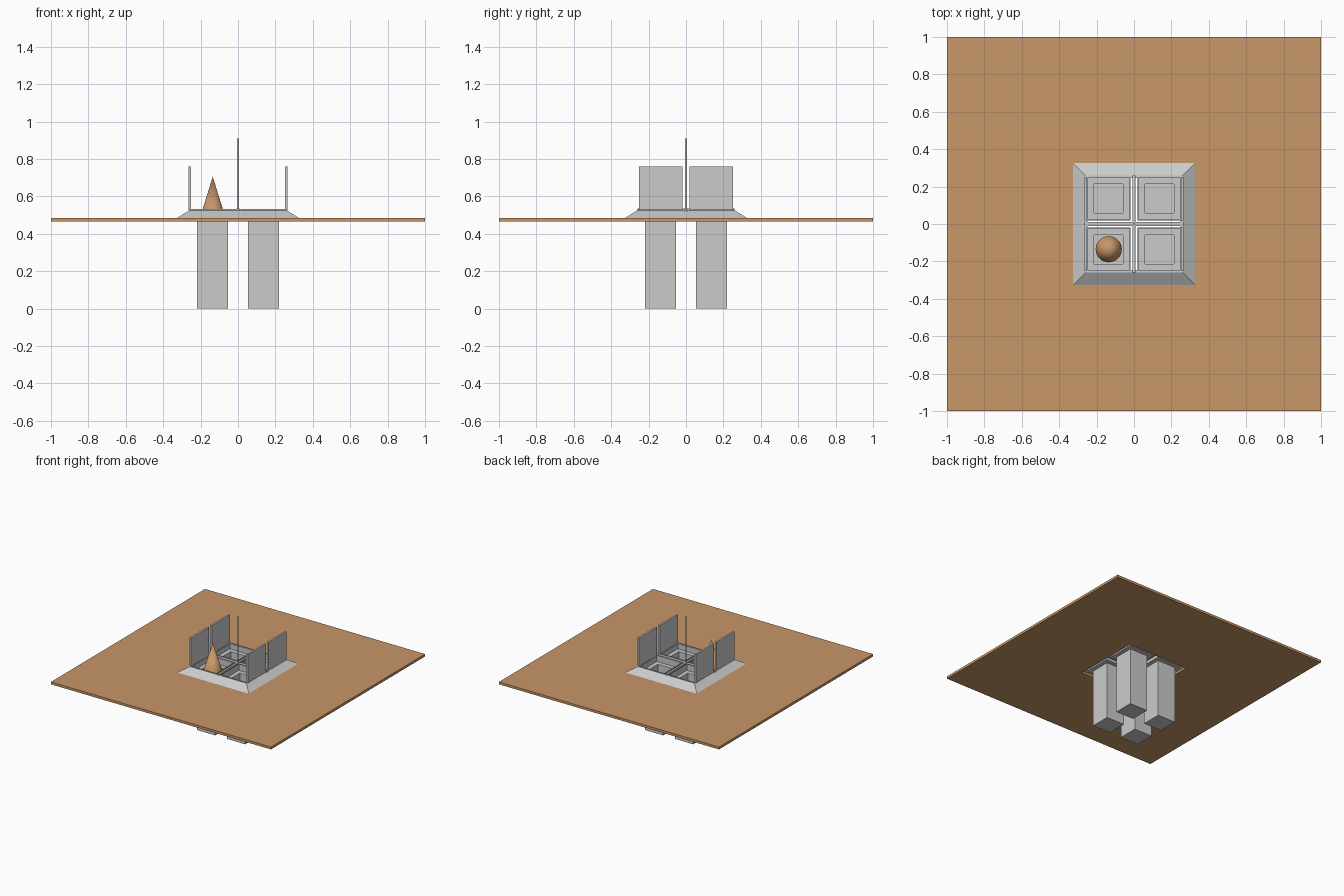
import bpy, bmesh, math
from mathutils import Matrix

if "Cube" in bpy.data.objects:
    bpy.data.objects.remove(bpy.data.objects["Cube"])

wood = bpy.data.materials.new("orange_wood")
wood.diffuse_color = (0.58, 0.31, 0.14, 1)
wood.use_nodes = True
wood.node_tree.nodes["Principled BSDF"].inputs["Base Color"].default_value = wood.diffuse_color


def add_object(name, bm, mat=None):
    bmesh.ops.remove_doubles(bm, verts=bm.verts, dist=1e-5)
    bmesh.ops.recalc_face_normals(bm, faces=bm.faces)
    me = bpy.data.meshes.new(name)
    bm.to_mesh(me)
    bm.free()
    ob = bpy.data.objects.new(name, me)
    bpy.context.collection.objects.link(ob)
    if mat:
        me.materials.append(mat)
    return ob


def square_lathe(name, profile, cx=0, cy=0, mat=None, closed=True):
    """Sweep a (half width, z) profile around a square."""
    bm = bmesh.new()
    rings = [[bm.verts.new((cx + sx * h, cy + sy * h, z))
              for sx, sy in ((-1, -1), (1, -1), (1, 1), (-1, 1))]
             for h, z in profile]
    pairs = list(zip(rings, rings[1:]))
    if closed:
        pairs.append((rings[-1], rings[0]))
    for a, b in pairs:
        for i in range(4):
            j = (i + 1) % 4
            bm.faces.new((a[i], a[j], b[j], b[i]))
    return add_object(name, bm, mat)


def box(name, x0, x1, y0, y1, z0, z1):
    bm = bmesh.new()
    m = Matrix.Translation(((x0 + x1) / 2, (y0 + y1) / 2, (z0 + z1) / 2))
    m = m @ Matrix.Diagonal((x1 - x0, y1 - y0, z1 - z0, 1))
    bmesh.ops.create_cube(bm, size=1, matrix=m)
    return add_object(name, bm)


# Board with a square opening
square_lathe("board", [(1, 0.465), (1, 0.485), (0.278, 0.485), (0.278, 0.465)], mat=wood)

# Sloping surround
square_lathe("surround", [(0.325, 0.485), (0.26, 0.525), (0.246, 0.525),
                          (0.246, 0.515), (0.262, 0.515), (0.311, 0.485)])

# Four bins, each with a shallow tray mouth and an upright lid
C, W = 0.1335, 0.082
for sx, side in ((-1, "left"), (1, "right")):
    for sy, end in ((-1, "front"), (1, "back")):
        square_lathe(f"bin_{end}_{side}", [
            (0, 0), (W, 0), (W, 0.475), (0.117, 0.475), (0.117, 0.532),
            (0.113, 0.532), (0.113, 0.481), (W - 0.004, 0.481),
            (W - 0.004, 0.006), (0, 0.006)],
            sx * 0.1365, sy * 0.1365, closed=False)
        xs = sorted((sx * 0.25, sx * 0.265))
        ys = sorted((sy * 0.018, sy * 0.25))
        box(f"lid_{end}_{side}", *xs, *ys, 0.528, 0.76)

# Dividers between the bins
box("divider_across", -0.265, 0.265, -0.011, 0.011, 0.49, 0.53)
box("divider_lengthwise", -0.008, 0.008, -0.258, 0.258, 0.49, 0.534)

# Centre post
bm = bmesh.new()
bmesh.ops.create_cone(bm, cap_ends=True, segments=12, radius1=0.005, radius2=0.005,
                      depth=0.41, matrix=Matrix.Translation((0, 0, 0.705)))
add_object("post", bm)

# Cone standing in the front left bin
bm = bmesh.new()
bmesh.ops.create_cone(bm, cap_ends=True, segments=32, radius1=0.07, radius2=0,
                      depth=0.225, matrix=Matrix.Translation((-0.135, -0.135, 0.5925)))
cone = add_object("cone", bm, wood)
bpy.context.view_layer.objects.active = cone
cone.select_set(True)
bpy.ops.object.shade_smooth_by_angle(angle=math.radians(40))
